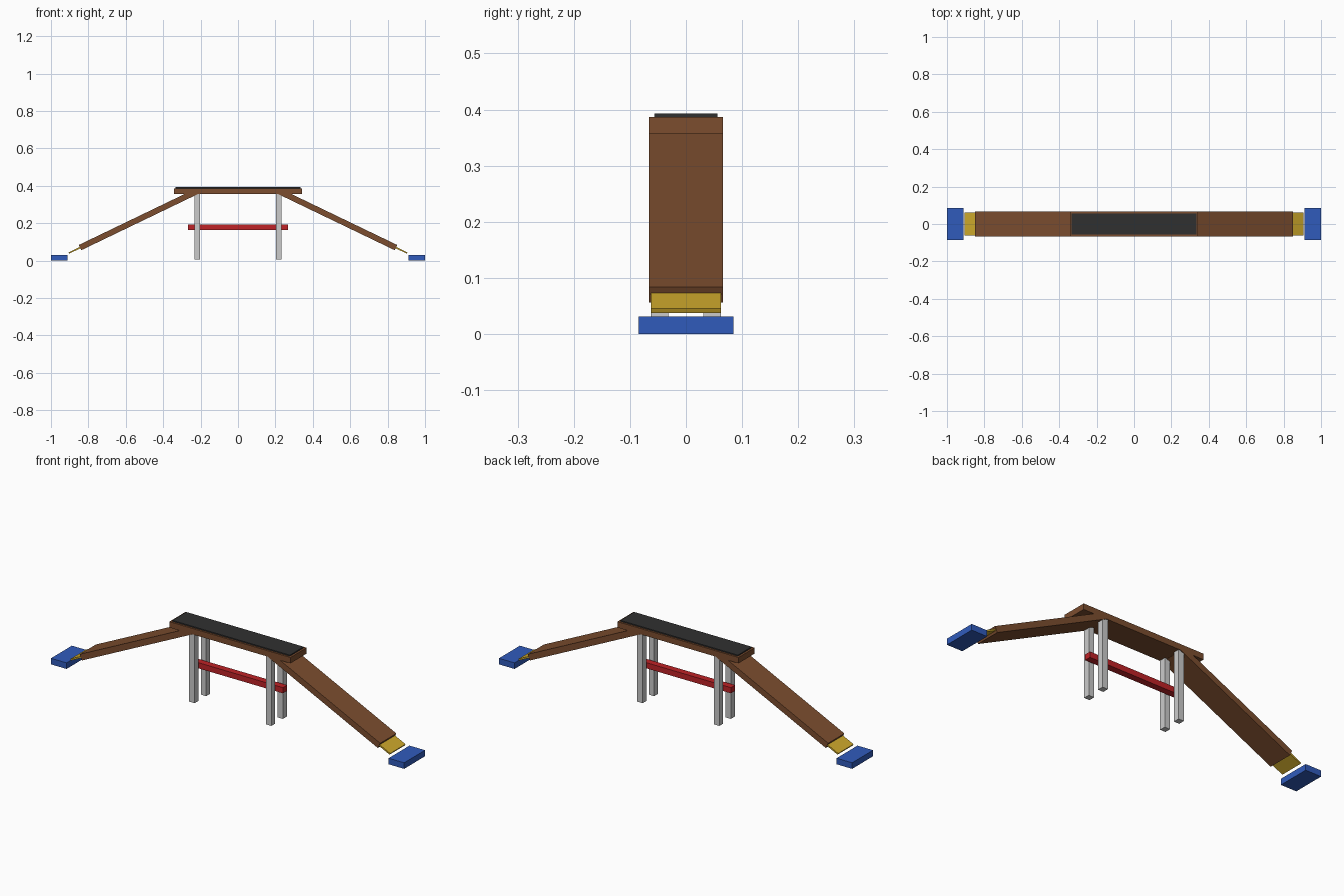
import bpy
import math
from mathutils import Vector

if "Cube" in bpy.data.objects:
    bpy.data.objects.remove(bpy.data.objects["Cube"])


def make_material(name, rgb):
    mat = bpy.data.materials.new(name)
    mat.diffuse_color = (*rgb, 1.0)
    mat.use_nodes = True
    mat.node_tree.nodes["Principled BSDF"].inputs["Base Color"].default_value = mat.diffuse_color
    return mat


WOOD = make_material("brown wood", (0.20, 0.075, 0.028))
RUBBER = make_material("dark rubber", (0.03, 0.03, 0.03))
YELLOW = make_material("yellow paint", (0.62, 0.40, 0.025))
BLUE = make_material("blue foam", (0.03, 0.105, 0.50))
RED = make_material("red paint", (0.52, 0.016, 0.02))


def box(name, center, size, mat=None, tilt=0.0):
    bpy.ops.mesh.primitive_cube_add(size=1, location=center, rotation=(0, tilt, 0))
    obj = bpy.context.object
    obj.name = name
    obj.scale = size
    if mat:
        obj.data.materials.append(mat)
    return obj


def sloped_board(name, low, length, width, thick, angle, side, mat):
    # low is the (x, z) of the upper corner at the board's foot, on the +x side
    along = Vector((-math.cos(angle), 0, math.sin(angle)))
    down = Vector((-math.sin(angle), 0, -math.cos(angle)))
    c = Vector((low[0], 0, low[1])) + along * length / 2 + down * thick / 2
    return box(name, (side * c.x, 0, c.z), (length, width, thick), mat, side * angle)


SLOPE = math.radians(25.7)

# Walkway and its grip mat
box("top_plank", (0, 0, 0.372), (0.686, 0.131, 0.030), WOOD)
box("grip_mat", (0, 0, 0.390), (0.666, 0.112, 0.006), RUBBER)

# Brace between the legs
box("cross_brace", (0, 0, 0.179), (0.532, 0.034, 0.029), RED)

for side, label in ((-1, "left"), (1, "right")):
    # Ramp, contact strip at its foot and landing pad
    sloped_board(label + "_ramp", (0.851, 0.084), 0.69, 0.131, 0.031, SLOPE, side, WOOD)
    sloped_board(label + "_contact_strip", (0.905, 0.045), 0.12, 0.124, 0.008, SLOPE, side, YELLOW)
    box(label + "_landing_pad", (side * 0.956, 0, 0.0155), (0.088, 0.169, 0.031), BLUE)

    # Pair of square legs
    for y, depth in ((-0.047, "front"), (0.047, "back")):
        box(f"{depth}_{label}_leg", (side * 0.2175, y, 0.182), (0.030, 0.031, 0.352))
